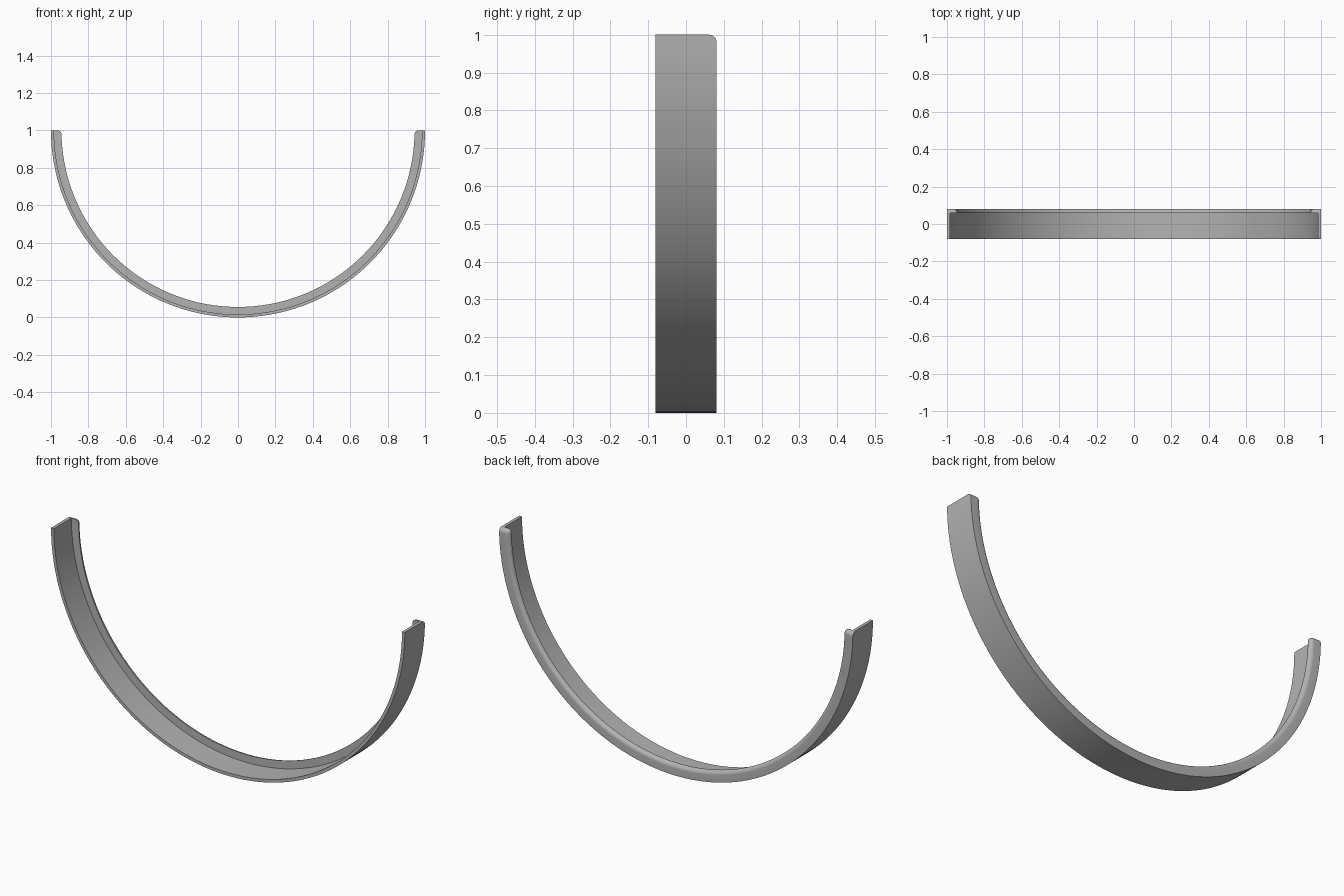
import bpy, bmesh, math

cube = bpy.data.objects.get("Cube")
if cube:
    bpy.data.objects.remove(cube, do_unlink=True)

SEGMENTS = 72
OUTER, BAND_IN, LIP_IN = 1.0, 0.984, 0.944
HALF, LIP_FRONT, FILLET = 0.081, 0.06, 0.02

# Plain grey material
grey = bpy.data.materials.new("plain grey")
grey.use_nodes = True
colour = (0.45, 0.45, 0.45, 1)
grey.diffuse_color = colour
grey.node_tree.nodes["Principled BSDF"].inputs["Base Color"].default_value = colour

# L-shaped section (radius, depth): thin band with a lip along the back
profile = [(OUTER, -HALF), (OUTER, HALF), (LIP_IN, HALF),
           (LIP_IN, LIP_FRONT), (BAND_IN, LIP_FRONT), (BAND_IN, -HALF)]
count = len(profile)

# Sweep the section through the lower half circle
bm = bmesh.new()
rings = []
for i in range(SEGMENTS + 1):
    a = math.pi * (1 + i / SEGMENTS)
    rings.append([bm.verts.new((r * math.cos(a), y, 1 + r * math.sin(a)))
                  for r, y in profile])
for r0, r1 in zip(rings, rings[1:]):
    for j in range(count):
        k = (j + 1) % count
        bm.faces.new((r0[j], r0[k], r1[k], r1[j]))
bm.faces.new(rings[0])
bm.faces.new(rings[-1])
bmesh.ops.recalc_face_normals(bm, faces=bm.faces)

# Round the lip's inner back edge and the back edges of both ends
edges = [bm.edges.get((r0[2], r1[2])) for r0, r1 in zip(rings, rings[1:])]
for ring in (rings[0], rings[-1]):
    edges += [bm.edges.get((ring[1], ring[2])), bm.edges.get((ring[2], ring[3]))]
bmesh.ops.bevel(bm, geom=edges, offset=FILLET, offset_type='OFFSET',
                segments=6, profile=0.5, affect='EDGES', clamp_overlap=False)

mesh = bpy.data.meshes.new("half_ring_bracket")
bm.to_mesh(mesh)
bm.free()
mesh.materials.append(grey)
bracket = bpy.data.objects.new("half_ring_bracket", mesh)
bpy.context.collection.objects.link(bracket)

# Smooth curves with sharp rims
bpy.ops.object.select_all(action='DESELECT')
bracket.select_set(True)
bpy.context.view_layer.objects.active = bracket
bpy.ops.object.shade_smooth_by_angle(angle=math.radians(30))
